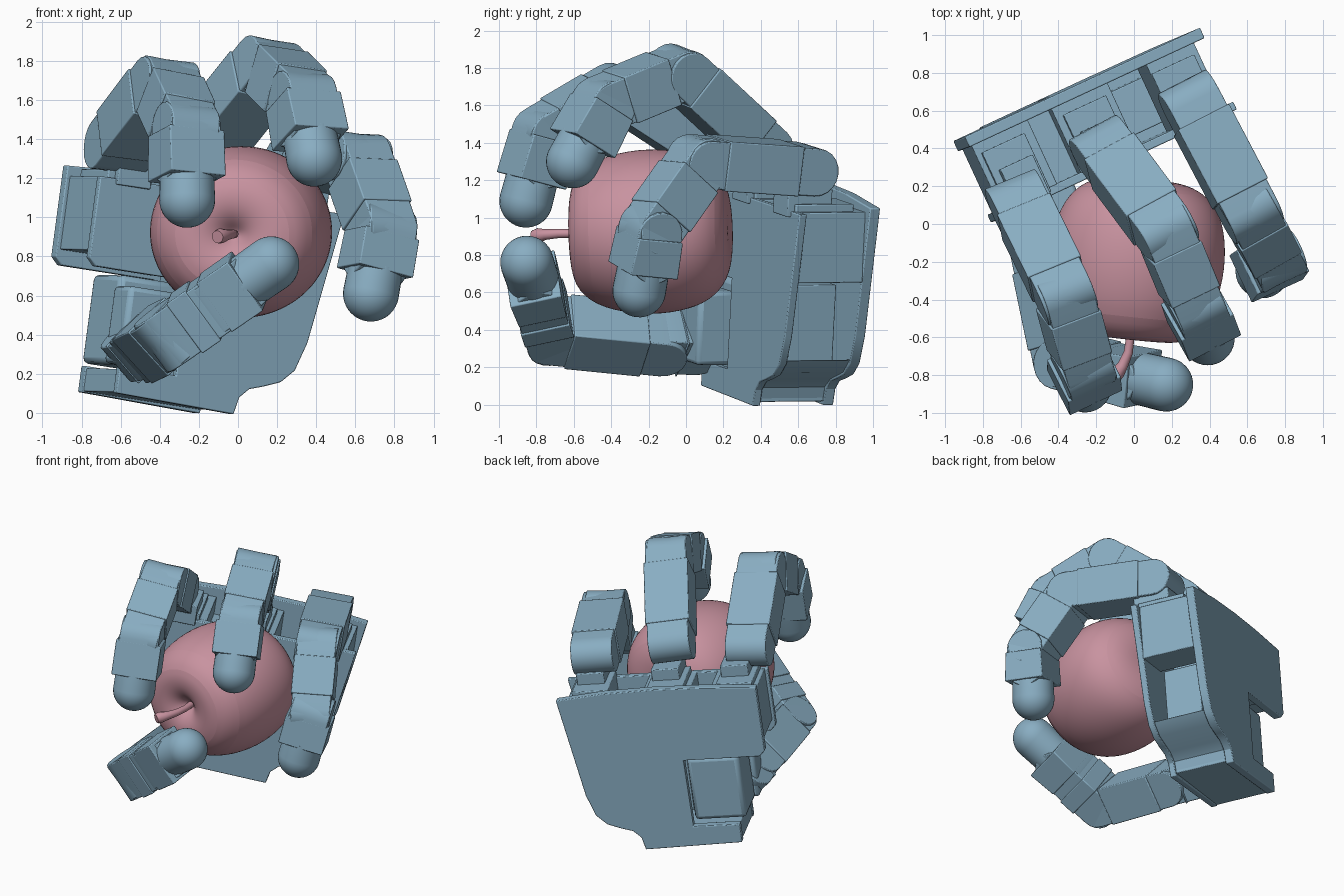
import bpy, bmesh, math
from mathutils import Vector, Matrix

if "Cube" in bpy.data.objects:
    bpy.data.objects.remove(bpy.data.objects["Cube"])


def material(name, col):
    m = bpy.data.materials.new(name)
    m.diffuse_color = (*col, 1)
    m.use_nodes = True
    m.node_tree.nodes["Principled BSDF"].inputs["Base Color"].default_value = m.diffuse_color
    return m


BLUE = material("blue_metal", (0.25, 0.42, 0.54))
PINK = material("pink_skin", (0.58, 0.29, 0.35))

# Hand frame: U across the palm, F out of the palm, V towards the fingers
U = Vector((0.895, 0.415, -0.14)).normalized()
V = Vector((0.11, 0.04, 0.99))
V = (V - U * V.dot(U)).normalized()
F = U.cross(V)
P0 = Vector((-0.80, -0.005, 0.135))


def finish(name, bm, mat, bevel=0.0):
    bmesh.ops.recalc_face_normals(bm, faces=bm.faces)
    me = bpy.data.meshes.new(name)
    bm.to_mesh(me)
    bm.free()
    ob = bpy.data.objects.new(name, me)
    bpy.context.collection.objects.link(ob)
    me.materials.append(mat)
    if bevel:
        b = ob.modifiers.new("bevel", "BEVEL")
        b.width, b.segments, b.limit_method = bevel, 2, 'ANGLE'
        b.angle_limit = math.radians(40)
    bpy.context.view_layer.objects.active = ob
    ob.select_set(True)
    bpy.ops.object.shade_smooth_by_angle(angle=math.radians(30))
    ob.select_set(False)
    return ob


def prism(name, pts, origin, e1, e2, e3, lo, hi, bevel=0.006):
    """Polygon in the e1/e2 plane, extruded along e3 from lo to hi."""
    bm = bmesh.new()
    vs = [bm.verts.new(origin + e1 * p + e2 * q + e3 * lo) for p, q in pts]
    face = bm.faces.new(vs)
    ext = bmesh.ops.extrude_face_region(bm, geom=[face])
    moved = [v for v in ext["geom"] if isinstance(v, bmesh.types.BMVert)]
    bmesh.ops.translate(bm, verts=moved, vec=e3 * (hi - lo))
    return finish(name, bm, BLUE, bevel)


def rect(x0, x1, y0, y1):
    return [(x0, y0), (x1, y0), (x1, y1), (x0, y1)]


def palm_box(name, a, b, c, bevel=0.006):
    return prism(name, rect(*a, *c), P0, U, V, F, *b, bevel)


def stadium(length, r, n=10):
    arc = [math.pi * i / n for i in range(n + 1)]
    return ([(length + r * math.sin(t), -r * math.cos(t)) for t in arc] +
            [(-r * math.sin(t), r * math.cos(t)) for t in arc])


def frame(p, q, side):
    d = (q - p).normalized()
    w = (side - d * side.dot(d)).normalized()
    return d, w, d.cross(w), (q - p).length


def link(name, p, q, side, wide):
    """Rounded link between two joints, with a wider shell around its middle."""
    d, w, t, n = frame(p, q, side)
    h = wide / 2
    prism(name, stadium(n, 0.128), p, d, t, w, -h, h)
    prism(name + "_shell", rect(0.10, n - 0.10, -0.134, 0.134), p, d, t, w, -h - 0.01, h + 0.01)


def lathe(name, prof, origin, axis, steps, mat):
    bm = bmesh.new()
    rot = axis.to_track_quat('Z', 'Y').to_matrix().to_4x4()
    vs = [bm.verts.new((r, 0, z)) for r, z in prof]
    es = [bm.edges.new(e) for e in zip(vs, vs[1:])]
    bmesh.ops.spin(bm, geom=vs + es, cent=(0, 0, 0), axis=(0, 0, 1), angle=2 * math.pi, steps=steps)
    bmesh.ops.remove_doubles(bm, verts=bm.verts, dist=1e-4)
    bm.transform(rot)
    ob = finish(name, bm, mat)
    ob.location = origin
    return ob


def capsule(name, base, tip, r):
    """Round rubber fingertip: lathed half-round profile."""
    n = (tip - base).length
    prof = [(0, 0), (r * 0.98, 0)]
    prof += [(r * math.cos(i * math.pi / 20), n + r * math.sin(i * math.pi / 20)) for i in range(11)]
    lathe(name, prof, base, (tip - base).normalized(), 32, BLUE)


def end_link(name, p, tip, side, box_len):
    """Last link: round knuckle, square sleeve and rubber tip."""
    d, w, t, n = frame(p, tip, side)
    prism(name + "_knuckle", stadium(box_len * 0.6, 0.13), p, d, t, w, -0.135, 0.135)
    prism(name + "_sleeve", [(0.02, -0.13), (box_len, -0.14), (box_len, 0.14), (0.02, 0.13)],
          p, d, t, w, -0.155, 0.155)
    capsule(name + "_tip", p + d * (box_len - 0.02), tip, 0.143)


# Palm: hollow shell of two plates, notched at the side for the thumb
outline = [(0.2, -0.005), (0.87, -0.02), (0.89, 0.07), (0.94, 0.12), (1.02, 0.145), (1.11, 0.18),
           (1.18, 0.25), (1.23, 0.40), (1.34, 1.11), (1.0, 1.145), (0.66, 1.155), (0.33, 1.15),
           (-0.05, 1.13), (-0.05, 0.66), (-0.01, 0.62), (0.52, 0.62), (0.52, 0.13), (0.2, 0.13)]
prism("palm_back_plate", outline, P0, U, V, F, -0.475, -0.415)
front = [(a, min(c, 1.08)) for a, c in outline]
prism("palm_front_plate", front, P0, U, V, F, -0.045, 0.0)
palm_box("palm_bottom_wall", (0.205, 0.865), (-0.42, -0.04), (0, 0.12))
prism("palm_corner_wall", [(0.8, 0.0), (0.86, 0.0), (0.88, 0.08), (0.94, 0.13), (1.1, 0.19),
                           (1.18, 0.27), (0.8, 0.2)], P0, U, V, F, -0.42, -0.04)
palm_box("palm_inner_wall", (0.52, 1.08), (-0.36, -0.10), (0.20, 0.66))
# finger motors, hung between the plates
for i, (a0, a1) in enumerate([(-0.03, 0.30), (0.44, 0.77), (1.0, 1.28)]):
    palm_box(f"finger_motor_{i}", (a0, a1), (-0.42, -0.04), (0.70, 1.08))
palm_box("palm_top_rib", (0.25, 0.50), (-0.42, -0.04), (0.64, 0.95))
palm_box("thumb_motor", (0.16, 0.52), (-0.40, -0.05), (0.14, 0.60), 0.03)
palm_box("thumb_bracket", (0.13, 0.46), (-0.06, 0.15), (0.14, 0.54), 0.025)

# Fingers: knuckle, middle joint, end joint, tip centre
fingers = {
    "index": [(-0.61, 0.12, 1.36), (-0.37, -0.37, 1.68), (-0.265, -0.76, 1.45), (-0.26, -0.855, 1.09)],
    "middle": [(-0.16, 0.40, 1.38), (0.16, -0.03, 1.78), (0.33, -0.44, 1.61), (0.39, -0.605, 1.30)],
    "outer": [(0.31, 0.64, 1.26), (0.61, 0.07, 1.30), (0.74, -0.19, 0.93), (0.68, -0.25, 0.61)],
}
for (name, joints), a in zip(fingers.items(), (0.12, 0.60, 1.12)):
    j = [Vector(p) for p in joints]
    link(name + "_proximal", j[0], j[1], U, 0.285)
    link(name + "_medial", j[1], j[2], U, 0.265)
    end_link(name + "_end", j[2], j[3], U, (j[3] - j[2]).length - 0.11)
    # stepped base on top of the palm
    palm_box(name + "_base", (a - 0.12, a + 0.13), (-0.36, -0.02), (1.0, 1.12))
    palm_box(name + "_base_step", (a - 0.08, a + 0.11), (-0.24, 0.02), (1.05, 1.2))

# Thumb
W = Vector((0.66, 0.10, -0.73)).normalized()
K, J, T = Vector((-0.47, -0.13, 0.34)), Vector((-0.345, -0.73, 0.40)), Vector((0.17, -0.85, 0.76))
link("thumb_base", Vector((-0.53, 0.05, 0.33)), K, W, 0.24)
link("thumb_proximal", K, J, W, 0.285)
link("thumb_medial", J, J.lerp(T, 0.5), W, 0.295)
end_link("thumb_end", J.lerp(T, 0.42), T, W, 0.22)

# Apple
axis = Vector((-0.11, -1, -0.03)).normalized()
profile = [(0, 0.32), (0.03, 0.335), (0.075, 0.385), (0.16, 0.425), (0.29, 0.415), (0.40, 0.31),
           (0.455, 0.10), (0.455, -0.10), (0.41, -0.28), (0.31, -0.39), (0.18, -0.43),
           (0.07, -0.425), (0, -0.42)]
apple = lathe("apple", profile, Vector((0.015, -0.19, 0.925)), axis, 32, PINK)
apple.scale = (1.03, 1.0, 0.975)
sub = apple.modifiers.new("smooth", "SUBSURF")
sub.levels = sub.render_levels = 2
for poly in apple.data.polygons:
    poly.use_smooth = True

# Stem: bent, thicker at its free end
cu = bpy.data.curves.new("stem", 'CURVE')
cu.dimensions = '3D'
cu.bevel_depth, cu.bevel_resolution, cu.use_fill_caps = 0.03, 4, True
sp = cu.splines.new('POLY')
pts = [(-0.03, -0.46, 0.915, 0.8), (-0.02, -0.60, 0.915, 0.75), (-0.03, -0.68, 0.915, 0.8),
       (-0.06, -0.75, 0.91, 0.95), (-0.09, -0.79, 0.905, 1.3), (-0.105, -0.815, 0.90, 1.1)]
sp.points.add(len(pts) - 1)
for p, (x, y, z, r) in zip(sp.points, pts):
    p.co, p.radius = (x, y, z, 1), r
sp.use_smooth = True
stem = bpy.data.objects.new("stem", cu)
bpy.context.collection.objects.link(stem)
cu.materials.append(PINK)
